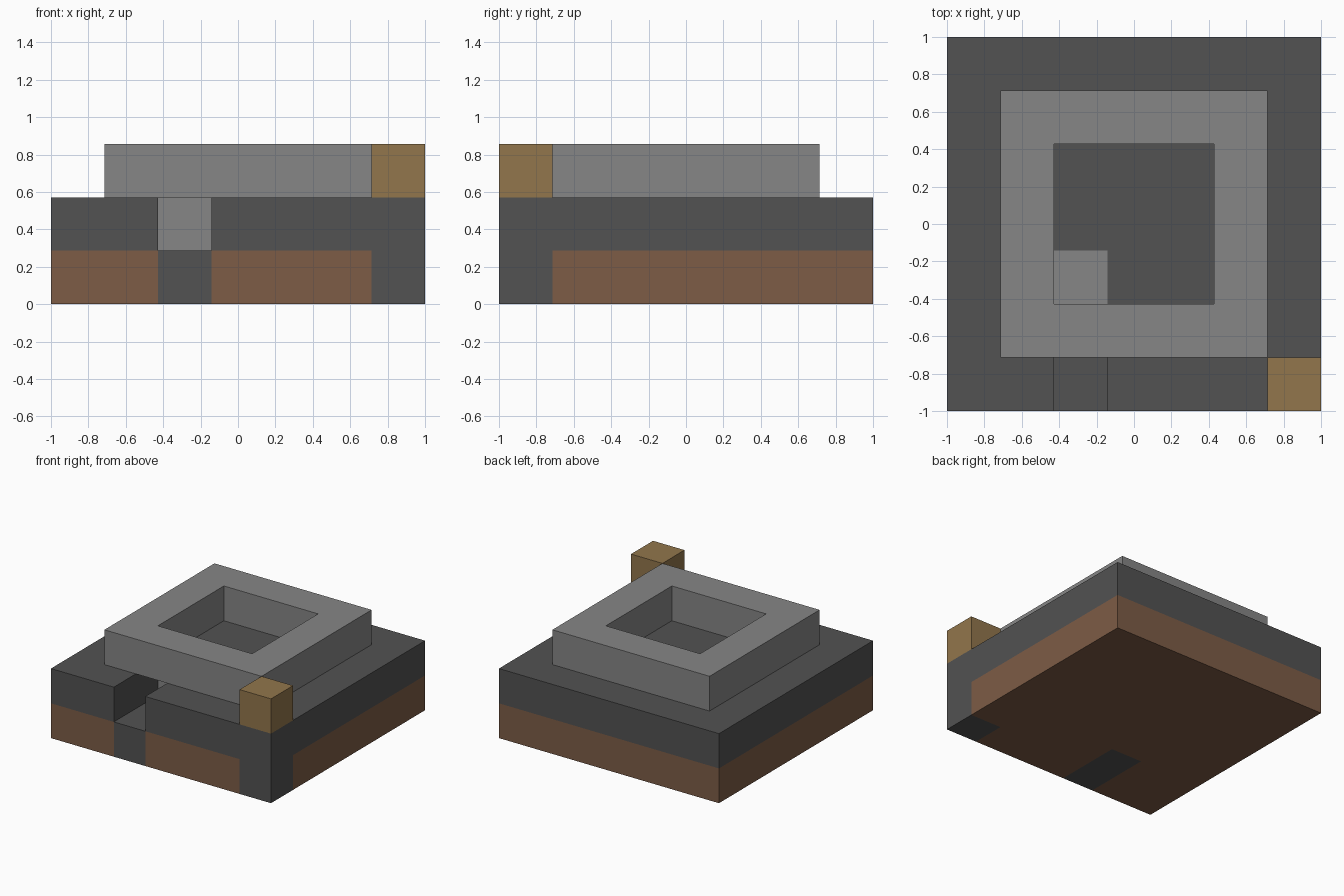
import bpy
import bmesh

UNIT = 2 / 7  # the model sits on a grid of 7 x 7 x 3 cells

cube = bpy.data.objects.get("Cube")
if cube:
    bpy.data.objects.remove(cube, do_unlink=True)


def material(name, rgb):
    mat = bpy.data.materials.new(name)
    mat.use_nodes = True
    mat.diffuse_color = (*rgb, 1)
    bsdf = mat.node_tree.nodes["Principled BSDF"]
    bsdf.inputs["Base Color"].default_value = (*rgb, 1)
    bsdf.inputs["Roughness"].default_value = 0.9
    return mat


def square(a, b):
    return [(a, a), (b, a), (b, b), (a, b)]


def prism(name, outline, bottom, top, mat, hole=None):
    """Extrude an outline in grid cells; a hole has as many points as its outline."""
    bm = bmesh.new()

    def ring(points):
        return [bm.verts.new(((x - 3.5) * UNIT, (y - 3.5) * UNIT, bottom * UNIT))
                for x, y in points]

    outer = ring(outline)
    if hole:
        inner = ring(hole)
        count = len(outer)
        for i in range(count):
            j = (i + 1) % count
            bm.faces.new((outer[i], outer[j], inner[j], inner[i]))
    else:
        bm.faces.new(outer)
    result = bmesh.ops.extrude_face_region(bm, geom=bm.faces[:], use_keep_orig=True)
    raised = [g for g in result["geom"] if isinstance(g, bmesh.types.BMVert)]
    bmesh.ops.translate(bm, verts=raised, vec=(0, 0, (top - bottom) * UNIT))
    bmesh.ops.recalc_face_normals(bm, faces=bm.faces[:])
    mesh = bpy.data.meshes.new(name)
    bm.to_mesh(mesh)
    bm.free()
    mesh.materials.append(mat)
    obj = bpy.data.objects.new(name, mesh)
    bpy.context.collection.objects.link(obj)
    return obj


def box(name, x, y, bottom, top, mat):
    (x0, x1), (y0, y1) = x, y
    return prism(name, [(x0, y0), (x1, y0), (x1, y1), (x0, y1)], bottom, top, mat)


brown = material("brown earth", (0.205, 0.107, 0.061))
dark = material("dark grey stone", (0.085, 0.085, 0.085))
light = material("light grey stone", (0.24, 0.24, 0.24))
gold = material("golden wood", (0.287, 0.181, 0.072))

# Earth base, notched for the channel floor and the corner post
prism("earth_base", [(0, 0), (2, 0), (2, 2), (3, 2), (3, 0), (6, 0),
                     (6, 1), (7, 1), (7, 7), (0, 7)], 0, 1, brown)
box("channel_floor", (2, 3), (0, 2), 0, 1, dark)
box("corner_post", (6, 7), (0, 1), 0, 1, dark)

# Stone slab with a channel from the front, closed by a light block
prism("stone_slab", [(0, 0), (2, 0), (2, 3), (3, 3), (3, 0),
                     (7, 0), (7, 7), (0, 7)], 1, 2, dark)
box("channel_end_block", (2, 3), (2, 3), 1, 2, light)

# Raised square rim and the wooden block on the front corner
prism("raised_rim", square(1, 6), 2, 3, light, hole=square(2, 5))
box("corner_block", (6, 7), (0, 1), 2, 3, gold)
